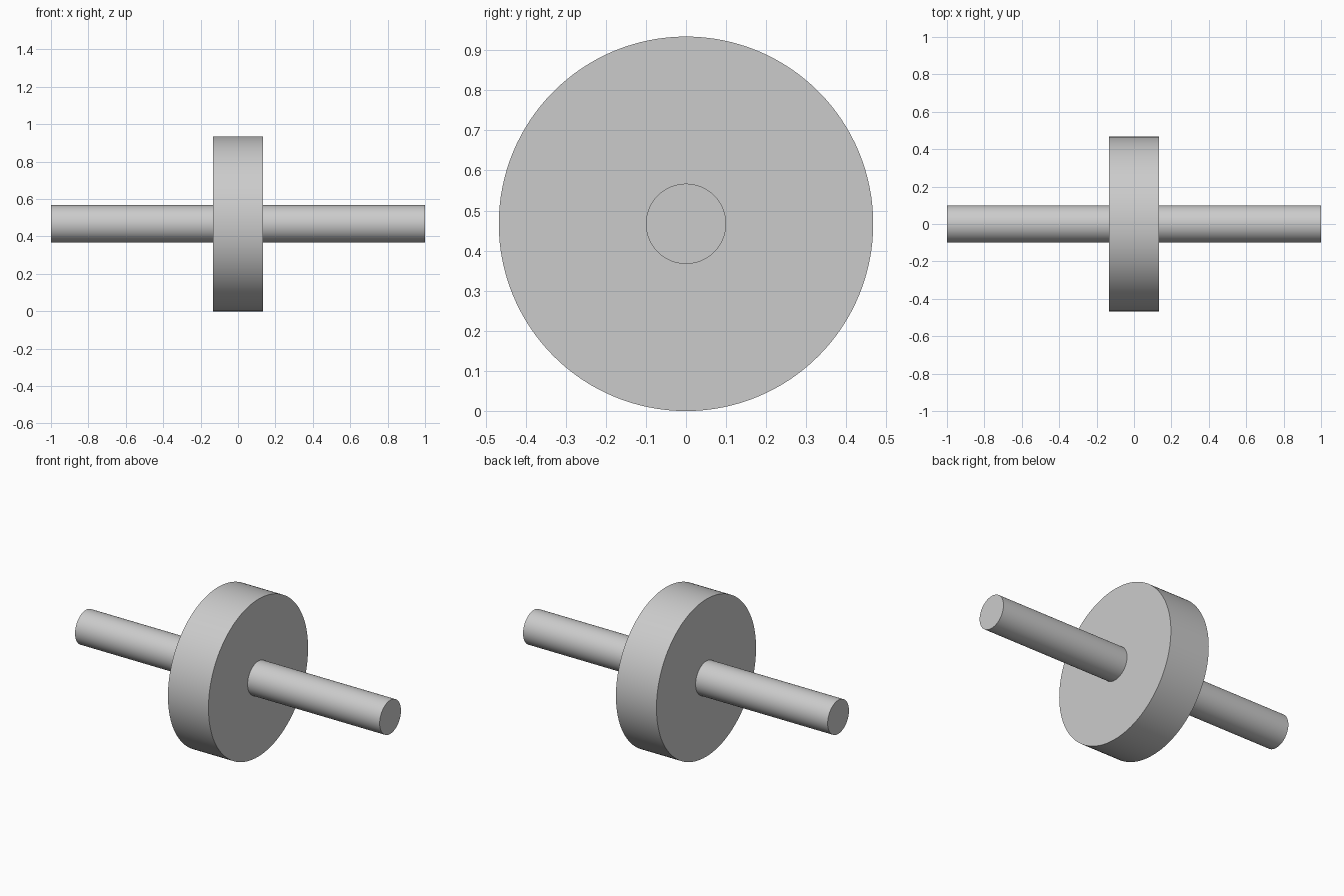
import bpy
import math

cube = bpy.data.objects.get("Cube")
if cube:
    bpy.data.objects.remove(cube, do_unlink=True)

WHEEL_RADIUS = 0.467
WHEEL_WIDTH = 0.266
SHAFT_RADIUS = 0.1
SHAFT_LENGTH = 2.0

# Single plain grey
grey = bpy.data.materials.new("light_grey")
grey.use_nodes = True
grey.diffuse_color = (0.6, 0.6, 0.6, 1)
grey.node_tree.nodes["Principled BSDF"].inputs["Base Color"].default_value = (0.6, 0.6, 0.6, 1)


def x_cylinder(name, radius, length):
    """Smooth closed cylinder lying along x at axle height."""
    bpy.ops.mesh.primitive_cylinder_add(
        vertices=128, radius=radius, depth=length,
        location=(0, 0, WHEEL_RADIUS), rotation=(0, math.pi / 2, 0))
    obj = bpy.context.object
    obj.name = name
    obj.data.materials.append(grey)
    bpy.ops.object.shade_smooth_by_angle(angle=math.radians(30))
    return obj


# Thick disc in the middle, with the axle running through it
x_cylinder("wheel_disc", WHEEL_RADIUS, WHEEL_WIDTH)
x_cylinder("axle_shaft", SHAFT_RADIUS, SHAFT_LENGTH)
